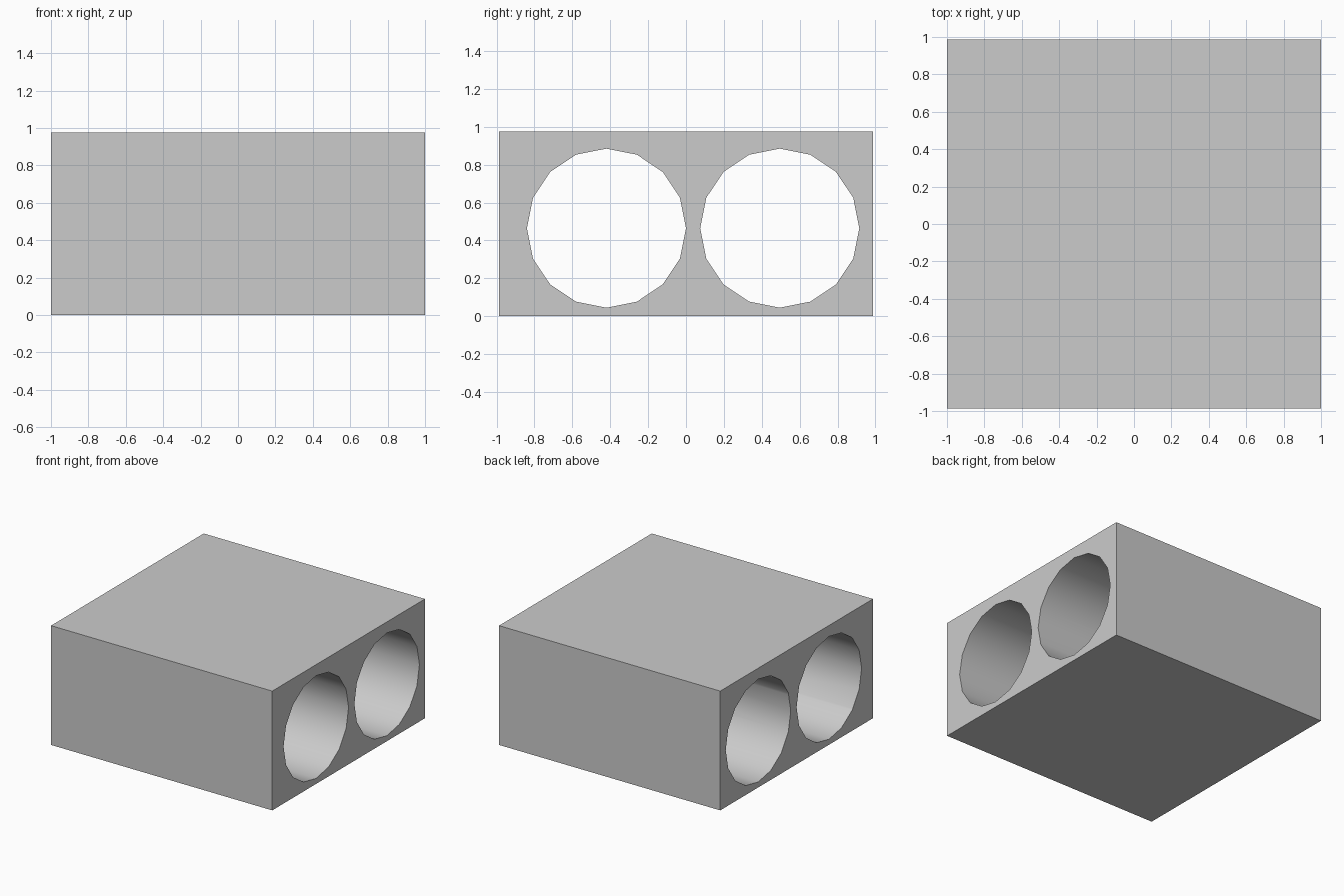
import bpy
import math

if "Cube" in bpy.data.objects:
    bpy.data.objects.remove(bpy.data.objects["Cube"])

LENGTH, WIDTH, HEIGHT = 2.0, 1.972, 0.975
RADIUS, HOLE_Z = 0.42, 0.465

# Solid block standing on the ground
bpy.ops.mesh.primitive_cube_add(size=1, location=(0, 0, HEIGHT / 2))
block = bpy.context.object
block.name = "block"
block.scale = (LENGTH, WIDTH, HEIGHT)
bpy.ops.object.transform_apply(location=False, rotation=False, scale=True)


def bore(name, y):
    """Cut a 16-sided tunnel through the block along x."""
    bpy.ops.mesh.primitive_cylinder_add(
        vertices=16, radius=RADIUS, depth=LENGTH + 0.4,
        location=(0, y, HOLE_Z), rotation=(0, math.pi / 2, 0))
    cutter = bpy.context.object
    cutter.name = name
    cutter.hide_render = True
    bpy.context.view_layer.objects.active = block
    mod = block.modifiers.new(name, 'BOOLEAN')
    mod.operation = 'DIFFERENCE'
    mod.solver = 'EXACT'
    mod.object = cutter
    bpy.ops.object.modifier_apply(modifier=mod.name)
    bpy.data.objects.remove(cutter)


# Two tunnels side by side, slightly off centre
bore("front_tunnel", -0.42)
bore("back_tunnel", 0.495)

# Smooth tunnel walls, sharp block edges
bpy.ops.object.select_all(action='DESELECT')
block.select_set(True)
bpy.context.view_layer.objects.active = block
bpy.ops.object.shade_smooth_by_angle(angle=math.radians(30))
